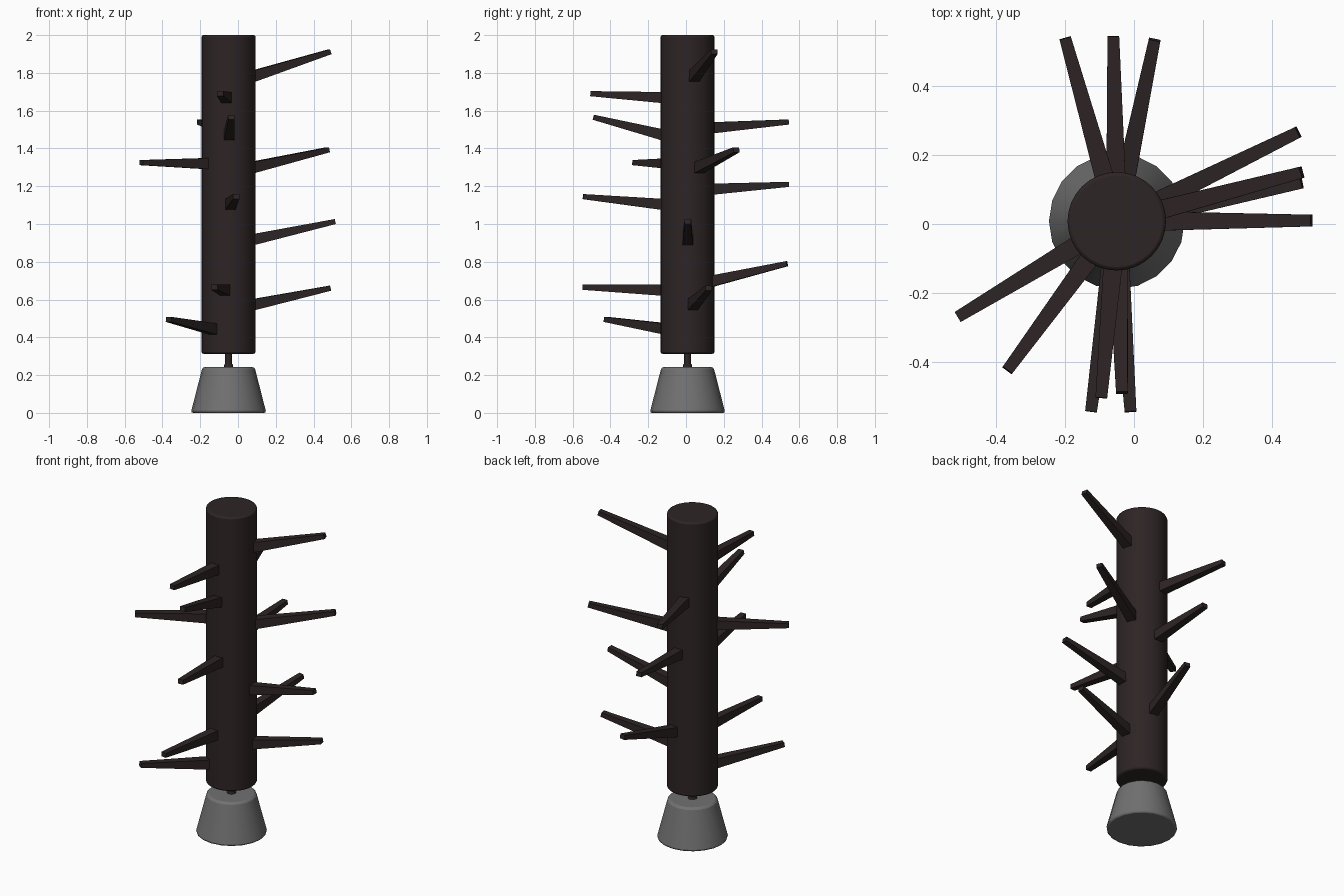
import bpy, bmesh, math
from mathutils import Vector

if "Cube" in bpy.data.objects:
    bpy.data.objects.remove(bpy.data.objects["Cube"])

CX, CY = -0.05, 0.008   # trunk axis


def material(name, col):
    m = bpy.data.materials.new(name)
    m.diffuse_color = (*col, 1)
    m.use_nodes = True
    m.node_tree.nodes["Principled BSDF"].inputs["Base Color"].default_value = m.diffuse_color
    return m


bark = material("dark brown bark", (0.027, 0.018, 0.018))
grey = material("grey stone", (0.165, 0.165, 0.165))


def cone(name, r1, r2, z0, z1, sides, mat, bevel=0):
    bpy.ops.mesh.primitive_cone_add(vertices=sides, radius1=r1, radius2=r2, depth=z1 - z0,
                                    location=(CX, CY, (z0 + z1) / 2))
    o = bpy.context.object
    o.name = name
    o.data.materials.append(mat)
    if bevel:
        b = o.modifiers.new("bevel", 'BEVEL')
        b.width = bevel
        b.segments = 2
        b.limit_method = 'ANGLE'
        b.angle_limit = math.radians(40)
    bpy.ops.object.shade_smooth_by_angle(angle=math.radians(40))
    return o


# Base, stem and trunk
cone("base", 0.2, 0.138, 0, 0.242, 20, grey, 0.012)
cone("stem_foot", 0.026, 0.022, 0.238, 0.258, 12, bark)
cone("stem", 0.019, 0.019, 0.24, 0.33, 12, bark)
cone("trunk", 0.143, 0.143, 0.313, 2.0, 32, bark, 0.01)


# Tapered square branch running from inside the trunk to its tip
def branch(name, tx, ty, z_base, z_tip):
    out = Vector((tx - CX, ty - CY, 0))
    length = out.length
    out.normalize()
    side = Vector((-out.y, out.x, 0))
    slope = (z_tip - z_base) / (length - 0.143)
    axis = Vector((out.x, out.y, slope)).normalized()
    up = axis.cross(side)
    bm = bmesh.new()
    rings = []
    for r, w, h in ((0.115, 0.028, 0.03), (length, 0.017, 0.0135)):
        c = Vector((CX, CY, z_base + slope * (r - 0.143))) + out * r
        rings.append([bm.verts.new(c + side * (w * s) + up * (h * t))
                      for s, t in ((-1, -1), (1, -1), (1, 1), (-1, 1))])
    a, b = rings
    bm.faces.new(a)
    bm.faces.new(b)
    for i in range(4):
        j = (i + 1) % 4
        bm.faces.new((a[i], a[j], b[j], b[i]))
    bmesh.ops.recalc_face_normals(bm, faces=bm.faces)
    me = bpy.data.meshes.new(name)
    bm.to_mesh(me)
    bm.free()
    me.materials.append(bark)
    bpy.context.collection.objects.link(bpy.data.objects.new(name, me))


# tip x, tip y, height at trunk, height at tip
branches = [
    (-0.20, 0.54, 1.51, 1.54), (-0.06, 0.545, 1.185, 1.21), (0.06, 0.535, 0.70, 0.79),
    (0.477, 0.267, 1.30, 1.393), (0.487, 0.15, 1.785, 1.912), (0.487, 0.12, 0.575, 0.66),
    (0.515, 0.01, 0.92, 1.013), (-0.512, -0.27, 1.32, 1.325), (-0.368, -0.425, 0.445, 0.495),
    (-0.125, -0.545, 0.65, 0.665), (-0.095, -0.505, 1.67, 1.69), (-0.035, -0.49, 1.475, 1.565),
    (-0.01, -0.545, 1.105, 1.145),
]
for i, spec in enumerate(branches):
    branch(f"branch_{i + 1}", *spec)
